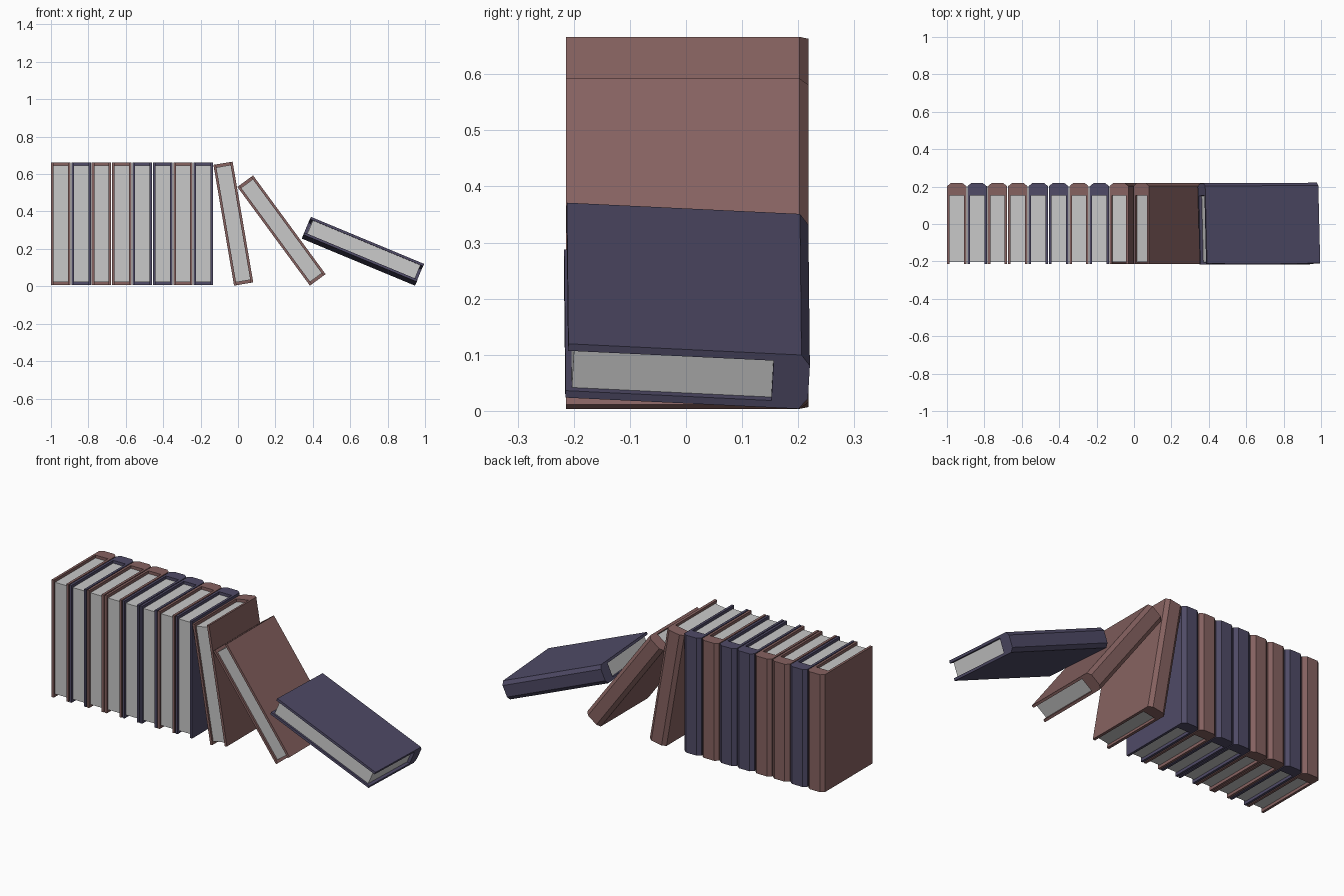
import bpy
import bmesh
from math import radians
from mathutils import Euler

if "Cube" in bpy.data.objects:
    bpy.data.objects.remove(bpy.data.objects["Cube"])

# Book size: thickness, height, front and back edge of the cover
W, H = 0.104, 0.655
FRONT, BACK = -0.214, 0.218
BOARD, INSET, SPINE = 0.0135, 0.016, 0.153


def material(name, color):
    m = bpy.data.materials.new(name)
    m.use_nodes = True
    m.diffuse_color = (*color, 1)
    m.node_tree.nodes["Principled BSDF"].inputs["Base Color"].default_value = (*color, 1)
    return m


red = material("dusty red cover", (0.24, 0.122, 0.118))
blue = material("slate blue cover", (0.079, 0.070, 0.135))
paper = material("grey paper", (0.58, 0.58, 0.58))


def prism(name, outline, height, mat, loc, rot):
    """Extrude an xy outline along z, centred on the object's origin."""
    bm = bmesh.new()
    face = bm.faces.new([bm.verts.new((x, y, -height / 2)) for x, y in outline])
    new = bmesh.ops.extrude_face_region(bm, geom=[face])["geom"]
    bmesh.ops.translate(bm, vec=(0, 0, height),
                        verts=[v for v in new if isinstance(v, bmesh.types.BMVert)])
    bmesh.ops.recalc_face_normals(bm, faces=bm.faces)
    mesh = bpy.data.meshes.new(name)
    bm.to_mesh(mesh)
    bm.free()
    mesh.materials.append(mat)
    obj = bpy.data.objects.new(name, mesh)
    obj.location = loc
    obj.rotation_mode = 'YXZ'
    obj.rotation_euler = Euler([radians(a) for a in rot], 'YXZ')
    bpy.context.collection.objects.link(obj)
    return obj


def book(name, mat, loc, rot=(0, 0, 0)):
    w, inner = W / 2, W / 2 - BOARD
    # Half of the wrap-around cover, mirrored to close the outline
    half = [(inner, SPINE), (inner, FRONT), (w, FRONT), (w, BACK - 0.016), (w - 0.02, BACK)]
    cover = half + [(-x, y) for x, y in reversed(half)]
    prism(name + "_cover", cover, H, mat, loc, rot)
    # Page block set back from the cover on three sides
    y0, y1 = FRONT + 0.011, SPINE
    pages = [(-inner, y0), (inner, y0), (inner, y1), (-inner, y1)]
    prism(name + "_pages", pages, H - 2 * INSET, paper, loc, rot)


# Upright row
for i, mat in enumerate([red, blue, red, red, blue, blue, red, blue]):
    book(f"upright_book_{i + 1}", mat, (-1 + W / 2 + i * 0.109, 0, 0.008 + H / 2))

# Leaning and fallen books
book("leaning_book", red, (-0.025, 0, 0.335), (0, -9.7, 0))
book("sliding_book", red, (0.2325, 0, 0.298), (0, -36.3, 0))
book("fallen_book", blue, (0.668, 0, 0.187), (-2.75, -67.4, 1.4))
